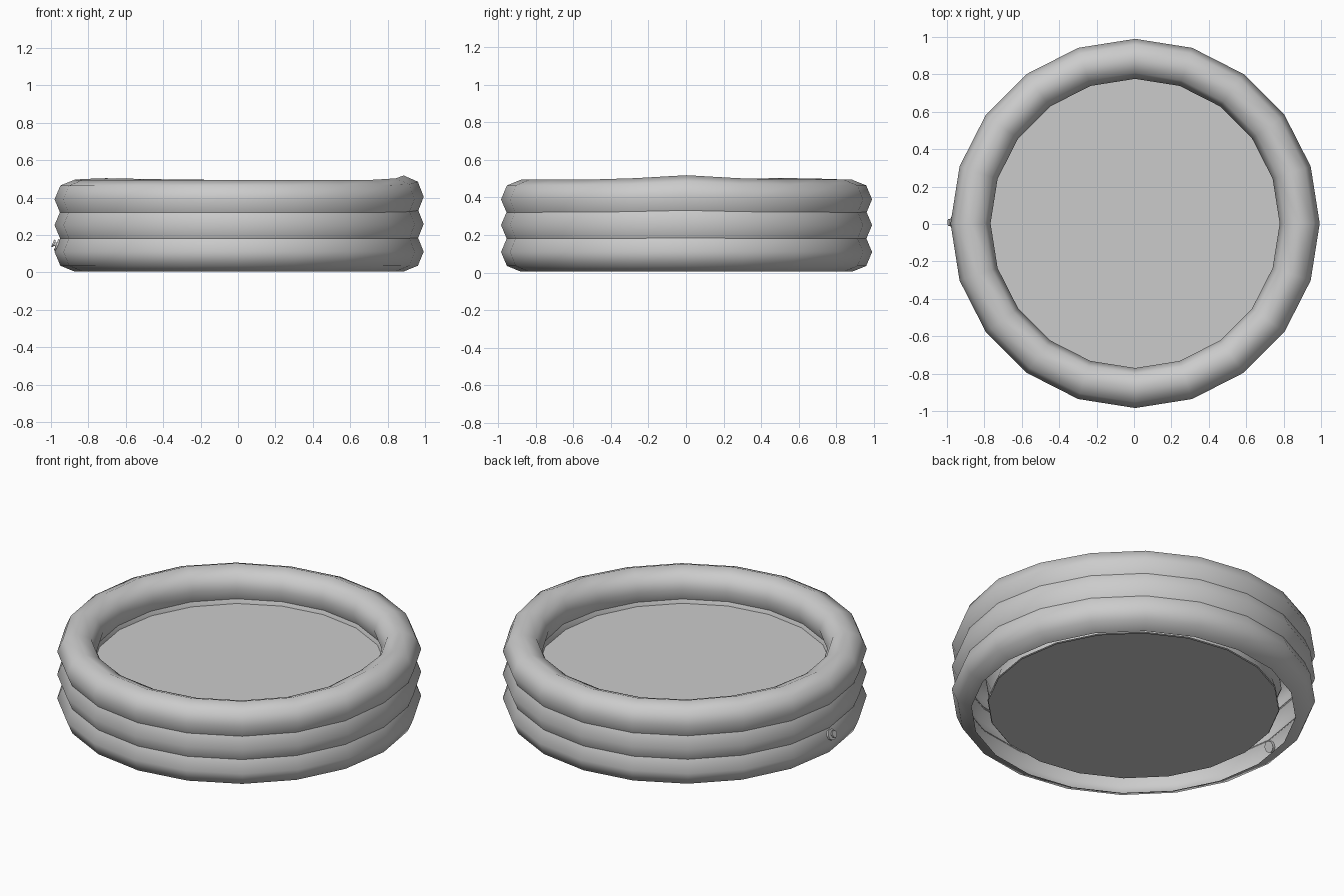
import bpy, bmesh, math
from mathutils import Vector

cube = bpy.data.objects.get("Cube")
if cube:
    bpy.data.objects.remove(cube, do_unlink=True)

SIDES = 20
RING_R = 0.88               # radius of the tube centre line
TUBE_R, TUBE_Z = 0.107, 0.105
CENTRE = Vector((0.006, 0.003, 0))

grey = bpy.data.materials.new("soft_grey")
grey.use_nodes = True
grey.diffuse_color = (0.6, 0.6, 0.6, 1)
grey.node_tree.nodes["Principled BSDF"].inputs["Base Color"].default_value = (0.6, 0.6, 0.6, 1)


def finish(name, bm, smooth=True):
    mesh = bpy.data.meshes.new(name)
    bm.to_mesh(mesh)
    bm.free()
    mesh.materials.append(grey)
    for p in mesh.polygons:
        p.use_smooth = smooth
    obj = bpy.data.objects.new(name, mesh)
    bpy.context.collection.objects.link(obj)
    return obj


def sag(a, z):
    """Soft unevenness of the inflated rim, stronger towards the top."""
    def bump(at, width):
        d = (a - at + math.pi) % math.tau - math.pi
        return math.exp(-(d / width) ** 2)
    return (0.024 * bump(0, 0.3) + 0.009 * bump(2.5, 0.4)) * (z / 0.5) ** 2


def tube(name, zc, steps):
    """Sweep part of an eight-sided tube section around the pool."""
    bm = bmesh.new()
    loops = []
    for k in steps:
        t = k * math.pi / 4
        r, z = RING_R + TUBE_R * math.cos(t), zc + TUBE_Z * math.sin(t)
        loop = []
        for i in range(SIDES):
            a = math.tau * i / SIDES
            loop.append(bm.verts.new(CENTRE + Vector(
                (r * math.cos(a), r * math.sin(a), z + sag(a, z)))))
        loops.append(loop)
    for lo, hi in zip(loops, loops[1:]):
        for i in range(SIDES):
            j = (i + 1) % SIDES
            bm.faces.new((lo[i], lo[j], hi[j], hi[i]))
    return finish(name, bm)


def disc(name, radius, z, up):
    bm = bmesh.new()
    bmesh.ops.create_circle(bm, cap_ends=True, segments=SIDES, radius=radius)
    for v in bm.verts:
        v.co += CENTRE + Vector((0, 0, z))
    for f in bm.faces:
        f.normal_update()
        if (f.normal.z > 0) != up:
            f.normal_flip()
    return finish(name, bm, False)


# Three stacked inflated rings, open underneath
tube("top_ring", 0.39, range(-1, 6))
tube("middle_ring_outer", 0.253, range(-1, 2))
tube("middle_ring_inner", 0.253, range(3, 6))
tube("bottom_ring_outer", 0.11, range(-2, 2))
tube("bottom_ring_inner", 0.11, (3, 4, 4.8))

# Water surface and pool floor
disc("water_surface", 0.793, 0.30, True)
disc("pool_floor", 0.79, 0.045, False)

# Air valve on the bottom ring, tilted with the tube wall
axis = Vector((-0.92, 0, 0.39)).normalized()
turn = axis.to_track_quat('Z', 'Y').to_matrix().to_4x4()
base = Vector((-0.965, 0.008, 0.146))
for name, radius, start, end in (("valve_flange", 0.032, -0.02, 0.008),
                                 ("valve_neck", 0.011, 0.008, 0.018),
                                 ("valve_cap", 0.02, 0.018, 0.028)):
    bm = bmesh.new()
    bmesh.ops.create_cone(bm, cap_ends=True, segments=12, radius1=radius,
                          radius2=radius, depth=end - start)
    bmesh.ops.transform(bm, matrix=turn, verts=bm.verts)
    bmesh.ops.translate(bm, vec=base + axis * (start + end) / 2, verts=bm.verts)
    finish(name, bm, False)
